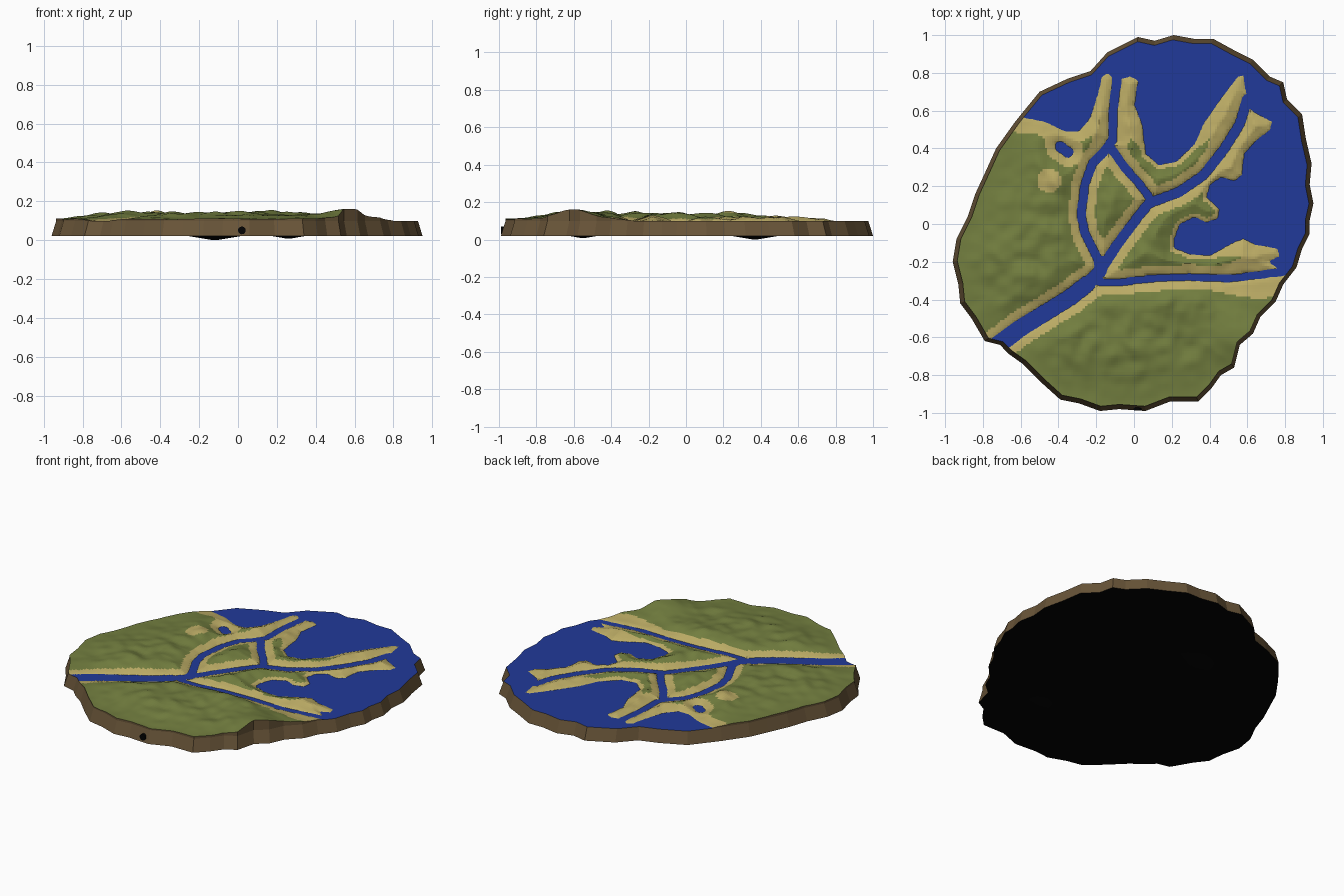
import bpy
import bmesh
import math
from mathutils import Vector, noise

cube = bpy.data.objects.get("Cube")
if cube:
    bpy.data.objects.remove(cube, do_unlink=True)

WATER = 0.098
FLOOR = 0.02
STEP = 0.0125
INSET = 0.975


def material(name, colour):
    mat = bpy.data.materials.new(name)
    mat.use_nodes = True
    mat.diffuse_color = (*colour, 1)
    mat.node_tree.nodes["Principled BSDF"].inputs["Base Color"].default_value = (*colour, 1)
    return mat


grass = material("grass green", (0.17, 0.21, 0.05))
sand = material("sand", (0.50, 0.41, 0.13))
earth = material("earth brown", (0.14, 0.09, 0.04))
blue = material("water blue", (0.015, 0.042, 0.32))
black = material("underside black", (0.001, 0.001, 0.001))


def hundredths(points, scale=1.0):
    return [(x * scale / 100, y * scale / 100) for x, y in points]


# Plan of the island slab, clockwise
OUTLINE = [
    (21, 100), (32, 98), (42, 98), (53, 92), (63, 87), (72, 78), (79, 75), (81, 66), (89, 58),
    (91, 45), (94, 32), (93, 21), (95, 11), (93, 2), (93, -5), (89, -13), (86, -23), (79, -32),
    (75, -41), (67, -49), (63, -58), (56, -64), (53, -76), (46, -80), (41, -87), (34, -94),
    (19, -94), (6, -99), (-8, -98), (-18, -99), (-29, -95), (-39, -93), (-49, -84), (-59, -74),
    (-66, -69), (-71, -64), (-79, -62), (-86, -50), (-92, -42), (-93, -32), (-96, -20),
    (-94, -8), (-88, 4), (-84, 16), (-78, 29), (-73, 40), (-63, 54), (-59, 59), (-50, 70),
    (-35, 77), (-23, 81), (-14, 91), (2, 99), (11, 97)]

# Coastline with its delta fingers, closed far out at sea
COAST = hundredths([
    (-70, 59), (-61, 57), (-47, 54), (-37, 49), (-29, 49), (-23, 56), (-19, 69), (-17, 78),
    (-14, 80), (-11, 77), (-6, 77), (-2, 78), (2, 76), (0, 63), (4, 53), (6, 37), (13, 31),
    (23, 33), (32, 42), (37, 53), (46, 66), (55, 78), (58, 79), (59, 71), (61, 61), (65, 58),
    (73, 54), (72, 50), (64, 44), (58, 37), (57, 26), (53, 23), (46, 25), (40, 21), (38, 14),
    (45, 8), (44, 3), (38, 1), (32, 4), (24, 0), (21, -8), (21, -13), (29, -16), (40, -17),
    (53, -10), (58, -8), (64, -11), (76, -13), (77, -17), (71, -20), (78, -25), (110, -25),
    (110, 120), (-70, 120)])

# River courses: half width, then the path
RIVERS = [
    (0.046, [(-76, -67), (-60, -55), (-47, -47), (-34, -39), (-25, -32)]),
    (0.036, [(-25, -32), (-18, -25)]),
    (0.025, [(-18, -25), (-19, -19), (-26, -5), (-28, 5), (-26, 21), (-22, 32), (-16, 38),
             (-11, 45), (-11, 61), (-9, 76)]),
    (0.028, [(-18, -25), (-9, -11), (3, 5), (8, 11), (24, 17), (37, 26), (48, 40), (56, 53),
             (60, 66)]),
    (0.024, [(-12, 40), (-5, 30), (3, 21), (9, 13)]),
    (0.021, [(-18, -31), (-8, -31), (8, -29), (29, -28), (50, -29), (66, -27), (88, -24)]),
    (0.030, [(-39, 41), (-35, 38)]),
]


def segments(points, closed=True):
    pairs = list(zip(points, points[1:] + points[:1]))
    return pairs if closed else pairs[:-1]


def distance(x, y, segs):
    best = 9.0
    for (ax, ay), (bx, by) in segs:
        ex, ey = bx - ax, by - ay
        px, py = x - ax, y - ay
        t = min(1.0, max(0.0, (px * ex + py * ey) / (ex * ex + ey * ey)))
        px -= t * ex
        py -= t * ey
        best = min(best, px * px + py * py)
    return math.sqrt(best)


def inside(x, y, segs):
    odd = False
    for (ax, ay), (bx, by) in segs:
        if (ay > y) != (by > y) and x < ax + (y - ay) * (bx - ax) / (by - ay):
            odd = not odd
    return odd


def smooth(value, low, high):
    t = min(1.0, max(0.0, (value - low) / (high - low)))
    return t * t * (3 - 2 * t)


rim = hundredths(OUTLINE, INSET)
rim_segs = segments(rim)
coast_segs = segments(COAST)
river_segs = [(w, segments(hundredths(path), False)) for w, path in RIVERS]


def shore_distances(x, y):
    sea = distance(x, y, coast_segs) * (-1 if inside(x, y, coast_segs) else 1)
    river = min(distance(x, y, segs) - width for width, segs in river_segs)
    return sea, river


def land_height(x, y, d):
    if d < 0:
        return WATER + max(-0.02, d * 0.6)
    broad = noise.noise(Vector((x * 4, y * 4, 3)))
    crags = noise.noise(Vector((x * 13, y * 13, 7)))
    inland = smooth(distance(x, y, rim_segs), 0, 0.3)
    hill = 0.044 * smooth(d, -0.03, 0.13) * (0.85 + 0.5 * broad + 0.3 * crags)
    bluff = 0.05 * math.exp(-((x - 0.58) ** 2 + (y + 0.6) ** 2) / 0.02)
    return WATER + hill * (0.25 + 0.75 * inland) + bluff + min(d, 0.02) * 0.15


def is_sand(x, y, sea, river):
    if math.hypot(x + 0.45, y - 0.23) < 0.063:
        return True
    outer = max(smooth(y, 0.38, 0.55), smooth(x, 0.4, 0.7))
    return river < 0.045 + 0.06 * outer or sea < 0.02 + 0.1 * outer


def add_object(name, bm, materials):
    mesh = bpy.data.meshes.new(name)
    bm.to_mesh(mesh)
    bm.free()
    for mat in materials:
        mesh.materials.append(mat)
    obj = bpy.data.objects.new(name, mesh)
    bpy.context.collection.objects.link(obj)
    return obj


# Slab: flared earth wall, water on top, dark underside
bm = bmesh.new()
top = [bm.verts.new((x, y, WATER)) for x, y in rim]
bottom = [bm.verts.new((x, y, FLOOR)) for x, y in hundredths(OUTLINE)]
bm.faces.new(top).material_index = 1
bm.faces.new(bottom).material_index = 2
for i in range(len(top)):
    bm.faces.new((top[i - 1], top[i], bottom[i], bottom[i - 1]))
bmesh.ops.recalc_face_normals(bm, faces=bm.faces)
add_object("slab_and_water", bm, [earth, blue, black])

# Land: the outline sliced into a fine grid, then raised
bm = bmesh.new()
bm.faces.new([bm.verts.new((x, y, 0)) for x, y in reversed(rim)])
for axis in (Vector((1, 0, 0)), Vector((0, 1, 0))):
    for k in range(-80, 81):
        bmesh.ops.bisect_plane(bm, geom=bm.verts[:] + bm.edges[:] + bm.faces[:],
                               plane_co=axis * (k * STEP + 0.003), plane_no=axis)
bm.verts.index_update()
shore = {}
for v in bm.verts:
    sea, river = shore_distances(v.co.x, v.co.y)
    shore[v] = (sea, river)
    v.co.z = land_height(v.co.x, v.co.y, min(sea, river))
for f in bm.faces:
    c = f.calc_center_median()
    sea = sum(shore[v][0] for v in f.verts) / len(f.verts)
    river = sum(shore[v][1] for v in f.verts) / len(f.verts)
    f.material_index = 1 if is_sand(c.x, c.y, sea, river) else 0
    if f.normal.z < 0:
        f.normal_flip()

# Earth wall below the edge of the land
edge = [e for e in bm.edges if e.is_boundary and any(v.co.z > WATER for v in e.verts)]
wall = bmesh.ops.extrude_edge_only(bm, edges=edge)["geom"]
for item in wall:
    if isinstance(item, bmesh.types.BMVert):
        item.co.z = WATER - 0.02
    elif isinstance(item, bmesh.types.BMFace):
        item.material_index = 2
sunk = [f for f in bm.faces if f.material_index < 2 and all(v.co.z < WATER for v in f.verts)]
bmesh.ops.delete(bm, geom=sunk, context="FACES")
add_object("land", bm, [grass, sand, earth])


def cone(name, location, r1, r2, depth, mat, turn=(0, 0, 0)):
    bpy.ops.mesh.primitive_cone_add(vertices=16, radius1=r1, radius2=r2, depth=depth,
                                    location=location, rotation=turn)
    obj = bpy.context.object
    obj.name = name
    obj.data.materials.append(mat)


# Shallow bulges below and the small dark port in the front wall
cone("back_bulge", (-0.12, 0.37, 0.01), 0.01, 0.13, 0.02, black)
cone("front_bulge", (0.26, -0.55, 0.014), 0.01, 0.08, 0.012, black)
cone("front_port", (0.02, -0.978, 0.05), 0.02, 0.02, 0.02, black, (math.pi / 2, 0, 0))
